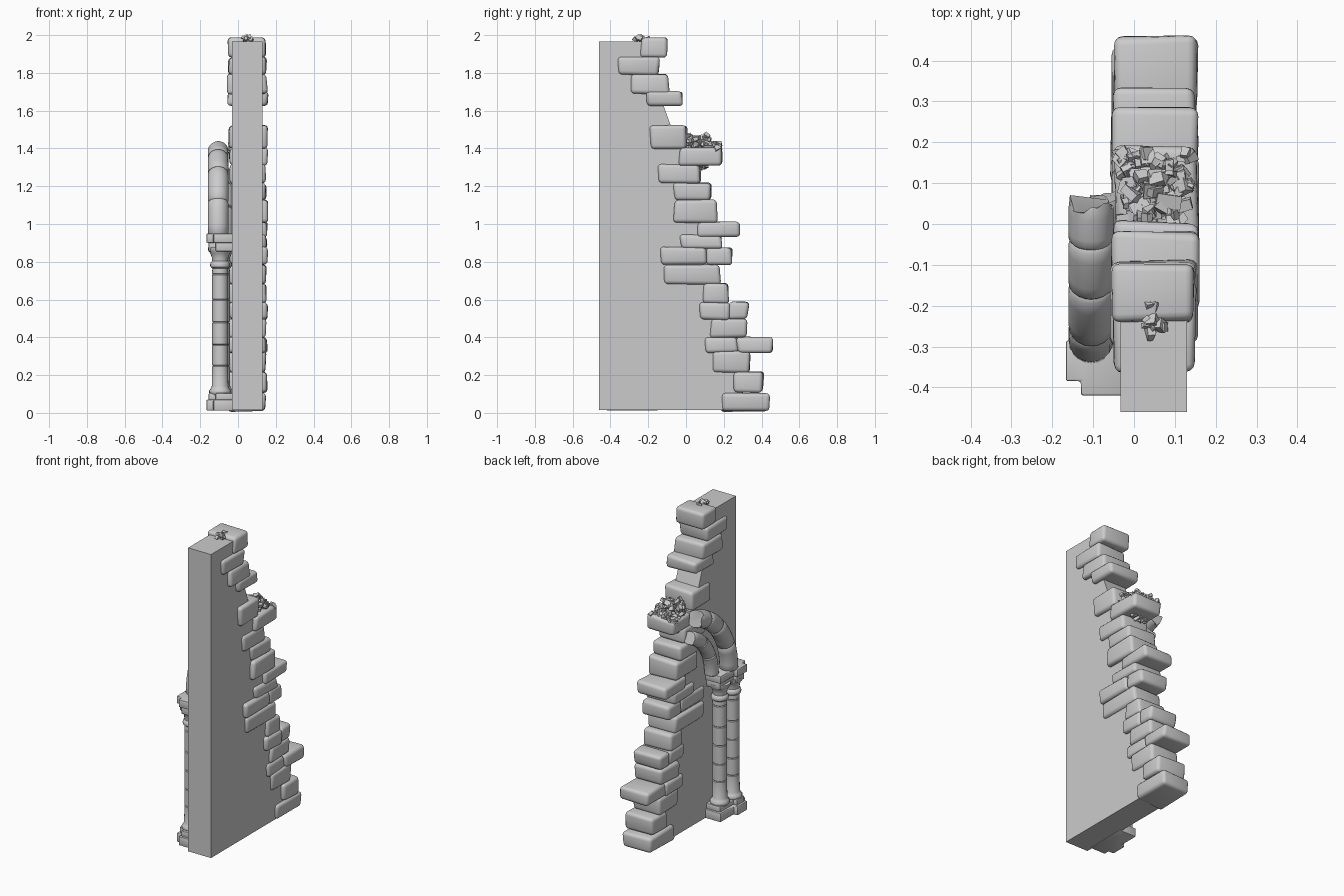
import bpy, bmesh, random
from math import sin, cos, pi, radians
from mathutils import Vector, Matrix

if "Cube" in bpy.data.objects:
    bpy.data.objects.remove(bpy.data.objects["Cube"])

random.seed(4)


def finish(bm, name, smooth=True, angle=40):
    bmesh.ops.recalc_face_normals(bm, faces=bm.faces)
    me = bpy.data.meshes.new(name)
    bm.to_mesh(me)
    bm.free()
    ob = bpy.data.objects.new(name, me)
    bpy.context.collection.objects.link(ob)
    if smooth:
        bpy.context.view_layer.objects.active = ob
        bpy.ops.object.select_all(action='DESELECT')
        ob.select_set(True)
        bpy.ops.object.shade_smooth_by_angle(angle=radians(angle))
    return ob


def prism(name, pts, depth, bevel=0.0):
    """Extrude a closed 3D outline by a vector, optionally rounding edges."""
    bm = bmesh.new()
    f = bm.faces.new([bm.verts.new(p) for p in pts])
    r = bmesh.ops.extrude_face_region(bm, geom=[f])
    vs = [v for v in r['geom'] if isinstance(v, bmesh.types.BMVert)]
    bmesh.ops.translate(bm, verts=vs, vec=depth)
    if bevel:
        bmesh.ops.bevel(bm, geom=bm.edges[:], offset=bevel, segments=2,
                        profile=0.5, affect='EDGES')
    return finish(bm, name, bool(bevel))


def skin_rings(bm, rings, closed_ends=True):
    loops = [[bm.verts.new(p) for p in ring] for ring in rings]
    n = len(loops[0])
    for a, b in zip(loops, loops[1:]):
        for i in range(n):
            j = (i + 1) % n
            bm.faces.new((a[i], a[j], b[j], b[i]))
    if closed_ends:
        bm.faces.new(loops[0])
        bm.faces.new(loops[-1])


# wall core with a broken, sloping rear edge
edge = [(.30, .015), (.29, .22), (.22, .4), (.16, .6), (.12, .75), (.1, 1.0),
        (.06, 1.2), (.03, 1.32), (-.04, 1.42), (-.08, 1.52), (-.12, 1.63),
        (-.17, 1.75), (-.2, 1.85), (-.2, 1.965)]
prism("wall_core", [(-.033, y, z) for y, z in [(-.46, 1.965), (-.46, .015)] + edge],
      (.163, 0, 0))

# rounded stones: y0, y1, z0, z1
stones = [(.185, .44, .01, .105), (.255, .41, .11, .215), (.145, .335, .215, .325),
          (.27, .457, .32, .40), (.105, .275, .32, .40), (.13, .32, .40, .495),
          (.225, .33, .495, .585), (.075, .23, .495, .585), (.095, .225, .58, .685),
          (-.12, .18, .68, .78), (.11, .245, .785, .875), (-.135, .11, .785, .875),
          (-.03, .19, .87, .94), (.065, .28, .935, 1.01), (-.065, .17, 1.01, 1.125),
          (-.065, .13, 1.125, 1.215), (-.145, .075, 1.215, 1.315),
          (-.035, .19, 1.31, 1.40), (-.19, .005, 1.40, 1.52), (-.21, -.02, 1.63, 1.70),
          (-.295, -.09, 1.69, 1.79), (-.36, -.14, 1.79, 1.88), (-.24, -.1, 1.885, 1.985)]
for k, (y0, y1, z0, z1) in enumerate(stones):
    bm = bmesh.new()
    bmesh.ops.create_cube(bm, size=1)
    x0, x1 = -.05 + random.uniform(-.006, .006), .15 + random.uniform(-.006, .007)
    for v in bm.verts:
        s = v.co + Vector((.5, .5, .5))
        v.co = (x0 + s.x * (x1 - x0), y0 + s.y * (y1 - y0), z0 - .002 + s.z * (z1 - z0 + .004))
        v.co += Vector((random.uniform(-.006, .006), random.uniform(-.008, .008),
                        random.uniform(-.004, .004)))
    bmesh.ops.bevel(bm, geom=bm.edges[:], offset=.02, segments=3, profile=.5, affect='EDGES')
    finish(bm, f"edge_stone_{k + 1}", angle=60)


# stepped plinth and abacus shared by both columns
def stepped_block(name, z0, z1, inset=0.0):
    i = inset
    o = [(-.02, -.42 + i), (-.13 + i, -.42 + i), (-.13 + i, -.385 + i),
         (-.167 + i, -.385 + i), (-.167 + i, -.285 - i), (-.14 + i, -.285 - i),
         (-.14 + i, -.15 - i), (-.02, -.15 - i)]
    prism(name, [(x, y, z0) for x, y in o], (0, 0, z1 - z0), .006)


stepped_block("plinth_lower", .012, .07)
stepped_block("plinth_upper", .065, .105, .012)
stepped_block("abacus_lower", .855, .905, .012)
stepped_block("abacus_upper", .9, .95)

# turned columns: base rings, jointed shaft, necking ring, flared capital
profile = [(.05, .095), (.058, .105), (.058, .118), (.05, .128), (.044, .14)]
for z in (.25, .36, .48, .6, .735):
    profile += [(.042, z - .004), (.038, z), (.042, z + .004)]
profile += [(.041, .765), (.051, .773), (.053, .785), (.049, .797), (.042, .803),
            (.044, .825), (.052, .845), (.063, .86), (.063, .875)]
for name, cx, cy in (("outer_column", -.095, -.335), ("inner_column", -.085, -.222)):
    bm = bmesh.new()
    skin_rings(bm, [[(cx + r * cos(2 * pi * i / 20), cy + r * sin(2 * pi * i / 20), z)
                     for i in range(20)] for r, z in profile])
    finish(bm, name)


# broken arch ribs: tubes swept along an arc in the yz plane
def arch_rib(name, x, R, r, joints, ragged):
    cy, cz, n = .175, .945, 20
    stations = []
    for a, b in zip(joints, joints[1:]):
        stations += [(a, r - .006), (a + .9, r)]
        stations += [(a + (b - a) * t, r) for t in (.25, .5, .75)]
        stations += [(b - .9, r)]
    stations.append((joints[-1], r - .003))
    rings = []
    for k, (deg, rad) in enumerate(stations):
        ring = []
        for i in range(n):
            t = 2 * pi * i / n
            d = deg
            if k == len(stations) - 1:
                d += ragged * (.6 * sin(3 * t) + random.uniform(-.3, .6))
            q = R + rad * cos(t)
            ring.append((x + rad * sin(t), cy - q * cos(radians(d)), cz + q * sin(radians(d))))
        rings.append(ring)
    bm = bmesh.new()
    skin_rings(bm, rings)
    finish(bm, name)


arch_rib("outer_arch_rib", -.105, .46, .055, (0, 22, 45, 62, 74), 2.5)
arch_rib("inner_arch_rib", -.07, .335, .042, (0, 24, 48, 70), 1.5)


# loose rubble: small angular chips in piles
def rubble(name, centre, spread, count, size):
    bm = bmesh.new()
    for _ in range(count):
        u, v = random.uniform(-1, 1), random.uniform(-1, 1)
        h = random.random() * max(.15, 1 - .6 * abs(u) - .5 * max(v, -.2))
        pos = Vector(centre) + Vector((u * spread[0], v * spread[1], h * spread[2]))
        rot = Matrix.Rotation(random.uniform(0, pi), 4, Vector(
            (random.uniform(-1, 1), random.uniform(-1, 1), random.uniform(.1, 1))))
        s = size * random.uniform(.6, 1.2)
        scale = Matrix.Diagonal((s, s * .8, s * .55, 1))
        c = bmesh.ops.create_cube(bm, size=1, matrix=Matrix.Translation(pos) @ rot @ scale)
        for w in c['verts']:
            w.co += Vector([random.uniform(-.12, .12) * s for _ in range(3)])
    finish(bm, name, False)


rubble("ledge_rubble", (.055, .09, 1.395), (.085, .085, .085), 95, .034)
rubble("ledge_rubble_core", (.055, .075, 1.40), (.05, .05, .04), 12, .06)
rubble("top_rubble", (.045, -.23, 1.978), (.025, .04, .014), 12, .026)
rubble("upper_ledge_rubble", (.04, -.28, 1.88), (.06, .025, .02), 8, .024)
rubble("under_ledge_rubble", (.06, .09, 1.30), (.06, .025, .015), 10, .028)
